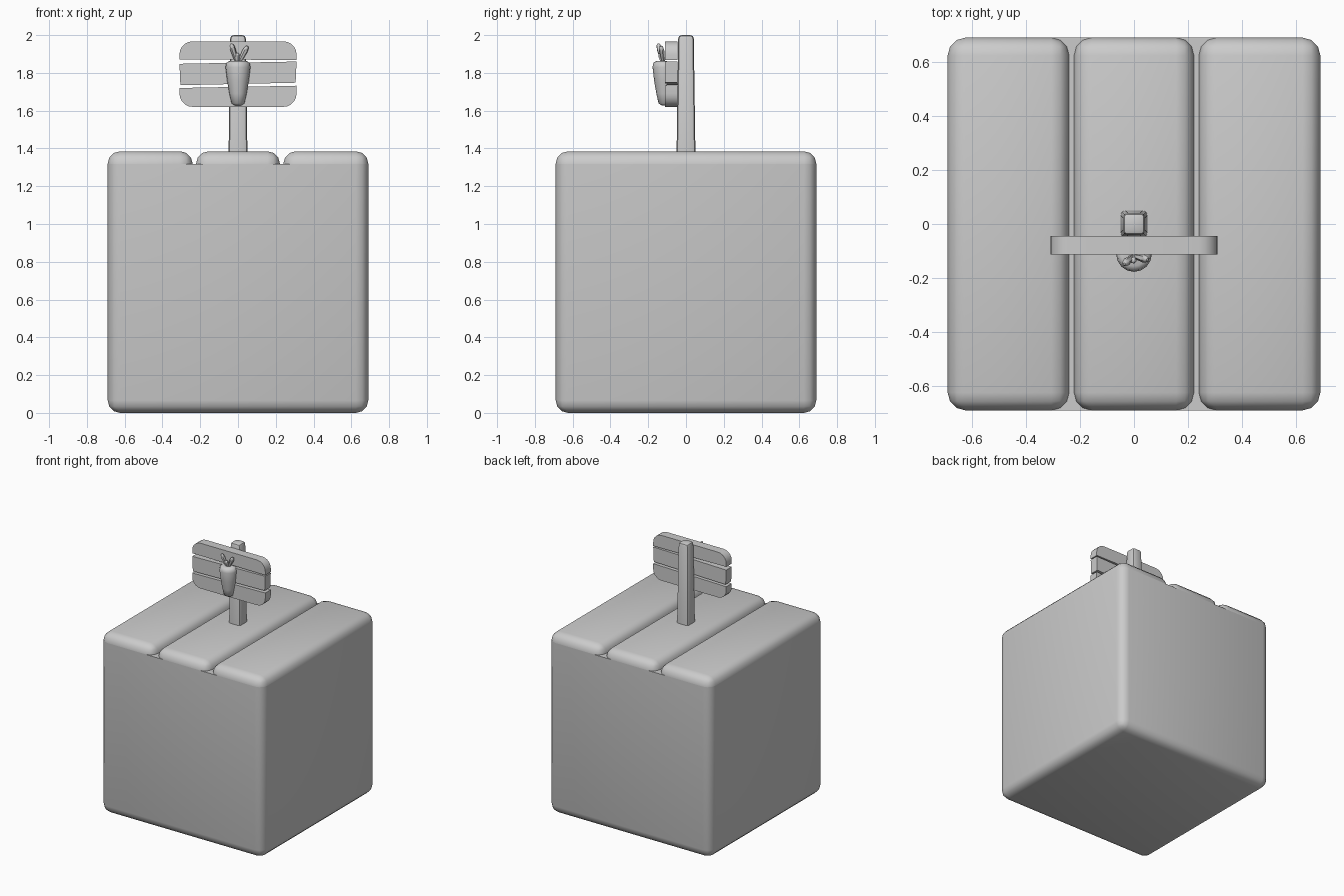
import bpy, bmesh, math
from mathutils import Vector

if "Cube" in bpy.data.objects:
    bpy.data.objects.remove(bpy.data.objects["Cube"])


def finish(name, bm, angle=40):
    bmesh.ops.recalc_face_normals(bm, faces=bm.faces)
    me = bpy.data.meshes.new(name)
    bm.to_mesh(me)
    bm.free()
    ob = bpy.data.objects.new(name, me)
    bpy.context.collection.objects.link(ob)
    bpy.context.view_layer.objects.active = ob
    ob.select_set(True)
    bpy.ops.object.shade_smooth_by_angle(angle=math.radians(angle))
    ob.select_set(False)
    return ob


def rounded_box(name, lo, hi, bevel, segments, skip_z, taper=1.0):
    """Box with every edge rounded except those lying in the plane z = skip_z, which stays open."""
    bm = bmesh.new()
    bmesh.ops.create_cube(bm, size=1)
    for v in bm.verts:
        v.co = Vector([(a + b) / 2 + c * (b - a) for a, b, c in zip(lo, hi, v.co)])
        if v.co.z > hi[2] - 1e-4:
            v.co.x *= taper
            v.co.y *= taper
    edges = [e for e in bm.edges if not all(abs(v.co.z - skip_z) < 1e-4 for v in e.verts)]
    bmesh.ops.bevel(bm, geom=edges, offset=bevel, segments=segments, profile=0.5,
                    affect='EDGES', clamp_overlap=True)
    if skip_z == lo[2]:
        cap = [f for f in bm.faces if all(abs(v.co.z - skip_z) < 1e-4 for v in f.verts)]
        bmesh.ops.delete(bm, geom=cap, context='FACES')
    return finish(name, bm)


# Soil block with three rounded strips on top
H, LEDGE, TOP = 0.69, 1.318, 1.385
rounded_box("block_body", (-H, -H, 0), (H, H, LEDGE), 0.066, 3, LEDGE)
for name, x0, x1 in (("left", -H, -0.24), ("middle", -0.222, 0.222), ("right", 0.24, H)):
    rounded_box("top_strip_" + name, (x0, -H, LEDGE), (x1, H, TOP), 0.066, 3, LEDGE)

# Sign post
rounded_box("post", (-0.05, -0.05, 1.37), (0.05, 0.05, 2.0), 0.018, 2, 1.37, taper=0.82)


# Sign boards: front outlines extruded backwards
def board(name, outline, y0=-0.112, y1=-0.045):
    bm = bmesh.new()
    face = bm.faces.new([bm.verts.new((x, y0, z)) for x, z in outline])
    ext = bmesh.ops.extrude_face_region(bm, geom=[face])["geom"]
    for v in ext:
        if isinstance(v, bmesh.types.BMVert):
            v.co.y = y1
    return finish(name, bm, 30)


def arc(cx, cz, r, start, end, n=5):
    angles = [math.radians(start + (end - start) * i / n) for i in range(n + 1)]
    return [(cx + r * math.cos(a), cz + r * math.sin(a)) for a in angles]


board("board_top", [(-0.31, 1.872), (0.31, 1.868)]
      + arc(0.24, 1.897, 0.07, 0, 90) + arc(-0.24, 1.897, 0.07, 90, 180))
board("board_middle", [(-0.305, 1.735), (0.305, 1.748), (0.31, 1.86), (-0.31, 1.848)])
board("board_bottom", [(0.31, 1.732), (-0.31, 1.72)]
      + arc(-0.24, 1.69, 0.07, 180, 270) + arc(0.24, 1.69, 0.07, 270, 360))

# Carrot: lathed profile, flattened at the back against the boards
profile = [(0.018, 1.628), (0.034, 1.638), (0.046, 1.69), (0.058, 1.76),
           (0.066, 1.83), (0.062, 1.853), (0.045, 1.863)]
N = 16
bm = bmesh.new()
rings = []
for r, z in profile:
    rings.append([bm.verts.new((r * math.cos(2 * math.pi * i / N),
                                -0.111 + min(0.01, r * math.sin(2 * math.pi * i / N)), z))
                  for i in range(N)])
for a, b in zip(rings, rings[1:]):
    for i in range(N):
        bm.faces.new((a[i], a[(i + 1) % N], b[(i + 1) % N], b[i]))
bm.faces.new(rings[0])
bm.faces.new(rings[-1])
finish("carrot", bm, 50)


# Carrot leaves: slim stalks swelling toward a blunt tip
def leaf(name, base, tip, radius):
    base, tip = Vector(base), Vector(tip)
    rot = (tip - base).to_track_quat('Z', 'Y')
    bm = bmesh.new()
    loops = []
    for t, k in ((0, 0.6), (0.7, 1.0), (0.92, 0.75), (1, 0.3)):
        loops.append([bm.verts.new(base.lerp(tip, t) + rot @ Vector(
            (k * radius * math.cos(i * math.pi / 3), k * radius * math.sin(i * math.pi / 3), 0)))
            for i in range(6)])
    for a, b in zip(loops, loops[1:]):
        for i in range(6):
            bm.faces.new((a[i], a[(i + 1) % 6], b[(i + 1) % 6], b[i]))
    bm.faces.new(loops[0])
    bm.faces.new(loops[-1])
    finish(name, bm, 50)


leaf("leaf_left", (-0.006, -0.122, 1.855), (-0.036, -0.148, 1.955), 0.015)
leaf("leaf_right", (0.006, -0.12, 1.855), (0.05, -0.132, 1.942), 0.015)
leaf("leaf_middle", (0.0, -0.125, 1.855), (-0.004, -0.138, 1.905), 0.013)
